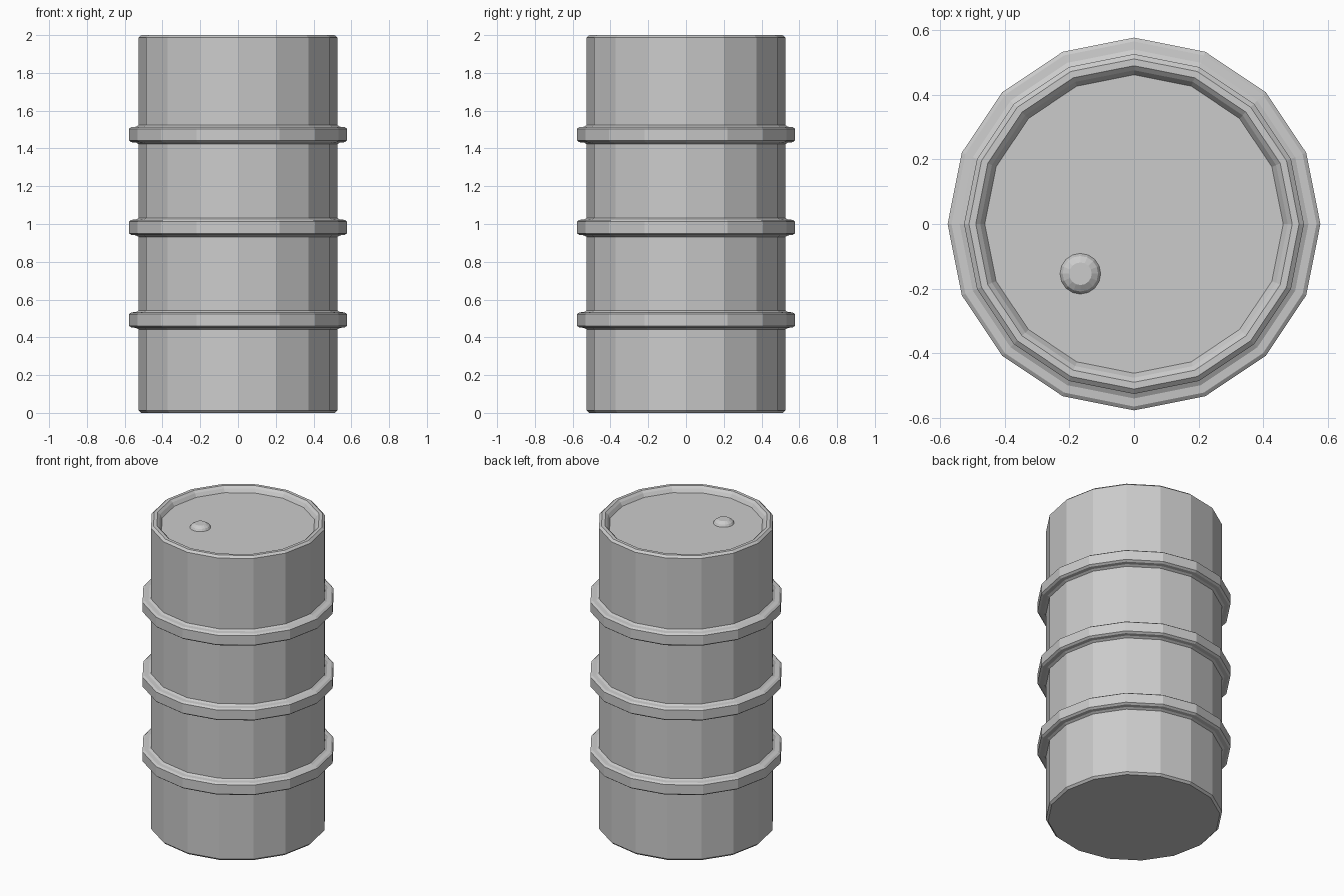
import bpy
import bmesh
from math import cos, sin, tau

cube = bpy.data.objects.get("Cube")
if cube:
    bpy.data.objects.remove(cube, do_unlink=True)

# Single grey metal
metal = bpy.data.materials.new("grey metal")
metal.use_nodes = True
GREY = (0.6, 0.6, 0.6, 1)
metal.diffuse_color = GREY
metal.node_tree.nodes["Principled BSDF"].inputs["Base Color"].default_value = GREY


def lathe(name, profile, sides, centre=(0, 0, 0)):
    """Turn a (radius, height) profile into a closed faceted solid."""
    bm = bmesh.new()
    rings = [[bm.verts.new((r * cos(tau * i / sides), r * sin(tau * i / sides), z))
              for i in range(sides)] for r, z in profile]
    for low, high in zip(rings, rings[1:]):
        for i in range(sides):
            j = (i + 1) % sides
            bm.faces.new((low[i], low[j], high[j], high[i]))
    bm.faces.new(rings[0][::-1])
    bm.faces.new(rings[-1])
    bmesh.ops.recalc_face_normals(bm, faces=bm.faces)
    mesh = bpy.data.meshes.new(name)
    bm.to_mesh(mesh)
    bm.free()
    mesh.materials.append(metal)
    obj = bpy.data.objects.new(name, mesh)
    obj.location = centre
    bpy.context.collection.objects.link(obj)
    return obj


# Drum wall with three raised hoops, chamfered ends and a recessed lid
BODY = 0.526
hoop = [(BODY, -0.05), (0.54, -0.042), (0.565, -0.04), (0.577, -0.031),
        (0.577, 0.031), (0.565, 0.04), (0.54, 0.042), (BODY, 0.05)]
profile = [(0.513, 0), (BODY, 0.013)]
for height in (0.492, 0.982, 1.473):
    profile += [(r, height + z) for r, z in hoop]
profile += [(BODY, 1.987), (0.511, 2), (0.49, 2), (0.476, 1.987), (0.462, 1.965)]
lathe("drum_body", profile, 16)

# Domed filler cap on the lid
lathe("filler_cap", [(0.063, -0.005), (0.063, 0), (0.055, 0.014), (0.035, 0.027)],
      16, (-0.166, -0.154, 1.965))
